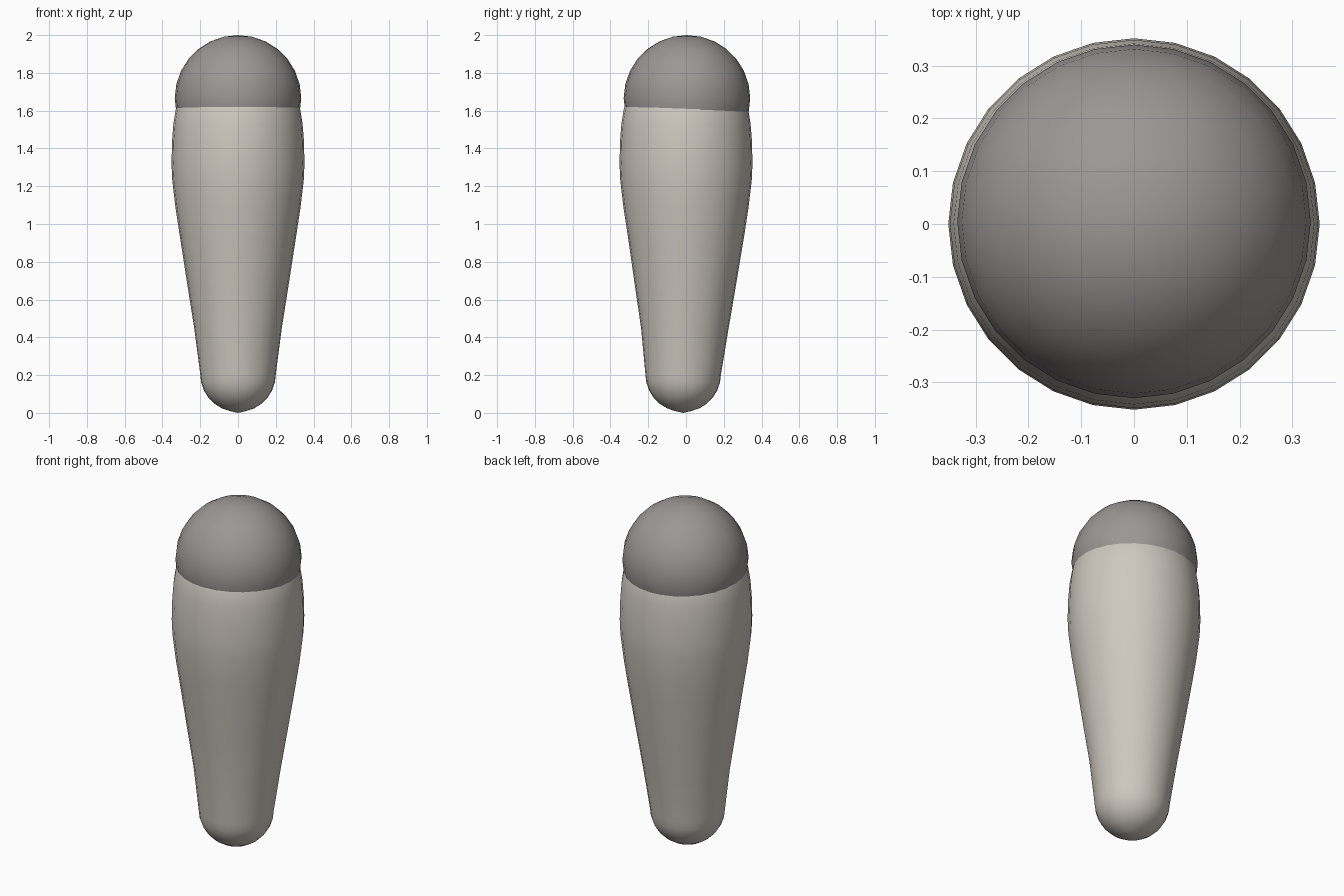
import bpy, bmesh, math

if "Cube" in bpy.data.objects:
    bpy.data.objects.remove(bpy.data.objects["Cube"])

SEGMENTS = 28


def material(name, rgb):
    m = bpy.data.materials.new(name)
    m.diffuse_color = (*rgb, 1)
    m.use_nodes = True
    m.node_tree.nodes["Principled BSDF"].inputs["Base Color"].default_value = m.diffuse_color
    return m


def lathe(name, rings, mat):
    """Skin rings of (radius, z, y offset); zero radius closes to a point."""
    bm = bmesh.new()
    loops = []
    for r, z, y in rings:
        if r == 0:
            loops.append([bm.verts.new((0, y, z))] * SEGMENTS)
        else:
            loops.append([bm.verts.new((r * math.cos(2 * math.pi * i / SEGMENTS),
                                        y + r * math.sin(2 * math.pi * i / SEGMENTS), z))
                          for i in range(SEGMENTS)])
    for a, b in zip(loops, loops[1:]):
        for i in range(SEGMENTS):
            j = (i + 1) % SEGMENTS
            bm.faces.new(dict.fromkeys((a[i], a[j], b[j], b[i])))
    bmesh.ops.recalc_face_normals(bm, faces=bm.faces[:])
    me = bpy.data.meshes.new(name)
    bm.to_mesh(me)
    bm.free()
    me.materials.append(mat)
    for p in me.polygons:
        p.use_smooth = True
    ob = bpy.data.objects.new(name, me)
    bpy.context.collection.objects.link(ob)
    return ob


pale = material("warm pale grey", (0.62, 0.58, 0.52))
grey = material("mid grey", (0.33, 0.31, 0.30))

# Tapered shaft: rounded foot leaning slightly forward, swelling shoulder, closed inside the cap
foot = [(0.2 * math.sin(a), 0.205 - 0.2 * math.cos(a), -0.015)
        for a in (math.pi / 2 * k / 7 for k in range(8))]
shaft = [(0.232, 0.45, -0.006), (0.27, 0.69, -0.003), (0.307, 0.93, 0), (0.33, 1.08, 0),
         (0.348, 1.23, 0), (0.352, 1.32, 0), (0.349, 1.44, 0), (0.342, 1.53, 0),
         (0.329, 1.61, 0), (0.30, 1.68, 0), (0.20, 1.74, 0), (0, 1.77, 0)]
foot[0] = (0, 0, -0.015)
lathe("shaft", foot + shaft, pale)

# Ball cap set into the top of the shaft
R, N = 0.335, 14
ball = [(R * math.sin(math.pi * k / N) if 0 < k < N else 0,
         2 - R - R * math.cos(math.pi * k / N), 0.005) for k in range(N + 1)]
lathe("ball_cap", ball, grey)
